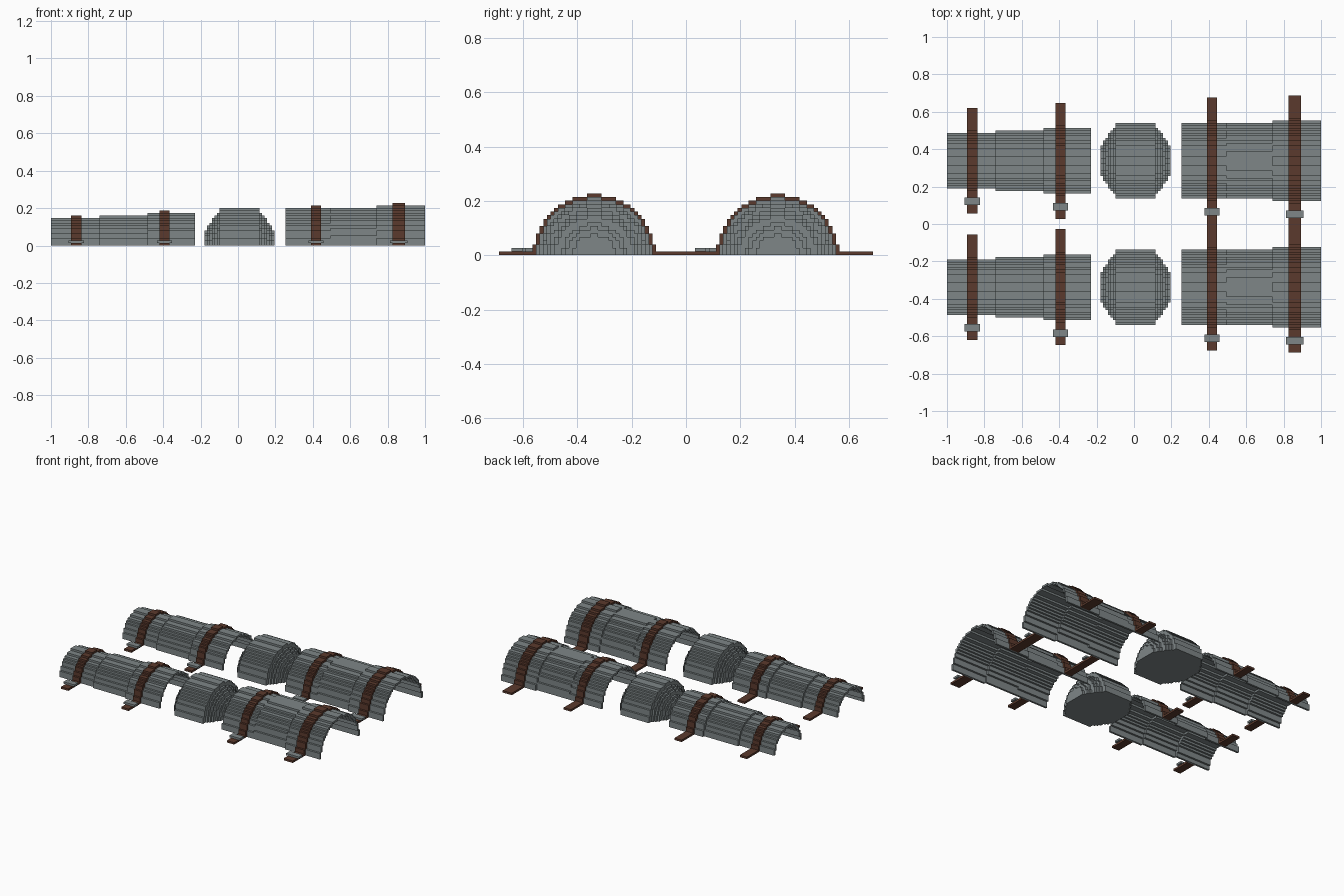
import bpy, bmesh, math

if "Cube" in bpy.data.objects:
    bpy.data.objects.remove(bpy.data.objects["Cube"], do_unlink=True)

U = 0.0134  # size of one block step


def material(name, rgb):
    m = bpy.data.materials.new(name)
    m.use_nodes = True
    m.diffuse_color = (*rgb, 1)
    m.node_tree.nodes["Principled BSDF"].inputs["Base Color"].default_value = (*rgb, 1)
    return m


STEEL = material("grey steel", (0.21, 0.24, 0.245))
LEATHER = material("brown leather", (0.105, 0.042, 0.026))


def stair_arch(r, foot=None):
    """Stepped half circle of radius r blocks; foot widens the lowest row."""
    right = []
    for row in range(round(r)):
        w = round(math.sqrt(max((r - 0.4) ** 2 - (row + 0.5) ** 2, 0)) + 0.2) * U
        if row == 0 and foot:
            w = foot
        if right and abs(right[-1][0] - w) < 1e-6:
            right.pop()
        else:
            right.append((w, row * U))
        right.append((w, (row + 1) * U))
    return right + [(-y, z) for y, z in reversed(right)]


def extrude(bm, outline, x0, x1):
    """Extrude a y-z outline from x0 to x1."""
    a = [bm.verts.new((x0, y, z)) for y, z in outline]
    b = [bm.verts.new((x1, y, z)) for y, z in outline]
    faces = [bm.faces.new(a), bm.faces.new(list(reversed(b)))]
    for i in range(len(a)):
        j = (i + 1) % len(a)
        faces.append(bm.faces.new((a[j], a[i], b[i], b[j])))
    bmesh.ops.recalc_face_normals(bm, faces=faces)


def part(name, mat, pieces, y):
    bm = bmesh.new()
    for outline, x0, x1 in pieces:
        extrude(bm, outline, x0, x1)
    mesh = bpy.data.meshes.new(name)
    bm.to_mesh(mesh)
    bm.free()
    mesh.materials.append(mat)
    obj = bpy.data.objects.new(name, mesh)
    obj.location.y = y
    bpy.context.collection.objects.link(obj)


def shell(r, foot=None):
    """Arch one block thick."""
    return stair_arch(r, foot) + stair_arch(r - 1)[::-1]


# name, start, end, radius in blocks
PLATES = [
    ("wrist_plate", -1.0, -0.74, 11),
    ("forearm_plate", -0.74, -0.485, 12),
    ("inner_elbow_plate", -0.485, -0.23, 13),
    ("lower_arm_plate", 0.255, 0.495, 15),
    ("upper_arm_plate", 0.495, 0.74, 15.3),
    ("shoulder_plate", 0.74, 1.0, 16),
]
# name, start, end, radius, half length, buckle offset
STRAPS = [
    ("wrist_strap", -0.892, -0.838, 12, 0.283, -0.217),
    ("forearm_strap", -0.421, -0.367, 14, 0.31, -0.246),
    ("upper_arm_strap", 0.39, 0.444, 16, 0.338, -0.272),
    ("shoulder_strap", 0.825, 0.893, 17, 0.35, -0.285),
]

for side, y in (("front", -0.338), ("back", 0.338)):
    # curved arm plates
    for name, x0, x1, r in PLATES:
        part(f"{side}_{name}", STEEL, [(shell(r), x0, x1)], y)

    # elbow cap: a solid core with stepped, narrowing ends
    mid = 0.008
    layers = [(stair_arch(15), mid - 8 * U, mid + 8 * U)]
    for k in range(6):
        outline = stair_arch((13, 12, 11, 9, 8, 6)[k])
        near, far = (8 + k) * U, (9 + k) * U
        layers.append((outline, mid + near, mid + far))
        layers.append((outline, mid - far, mid - near))
    part(f"{side}_elbow_cap", STEEL, layers, y)

    # straps with flat ends, and their buckles
    for name, x0, x1, r, reach, off in STRAPS:
        part(f"{side}_{name}", LEATHER, [(shell(r, reach), x0, x1)], y)
        h = 1.5 * U
        box = [(off - h, U), (off + h, U), (off + h, 2 * U), (off - h, 2 * U)]
        part(f"{side}_{name}_buckle", STEEL, [(box, x0 - U, x1 + U)], y)
